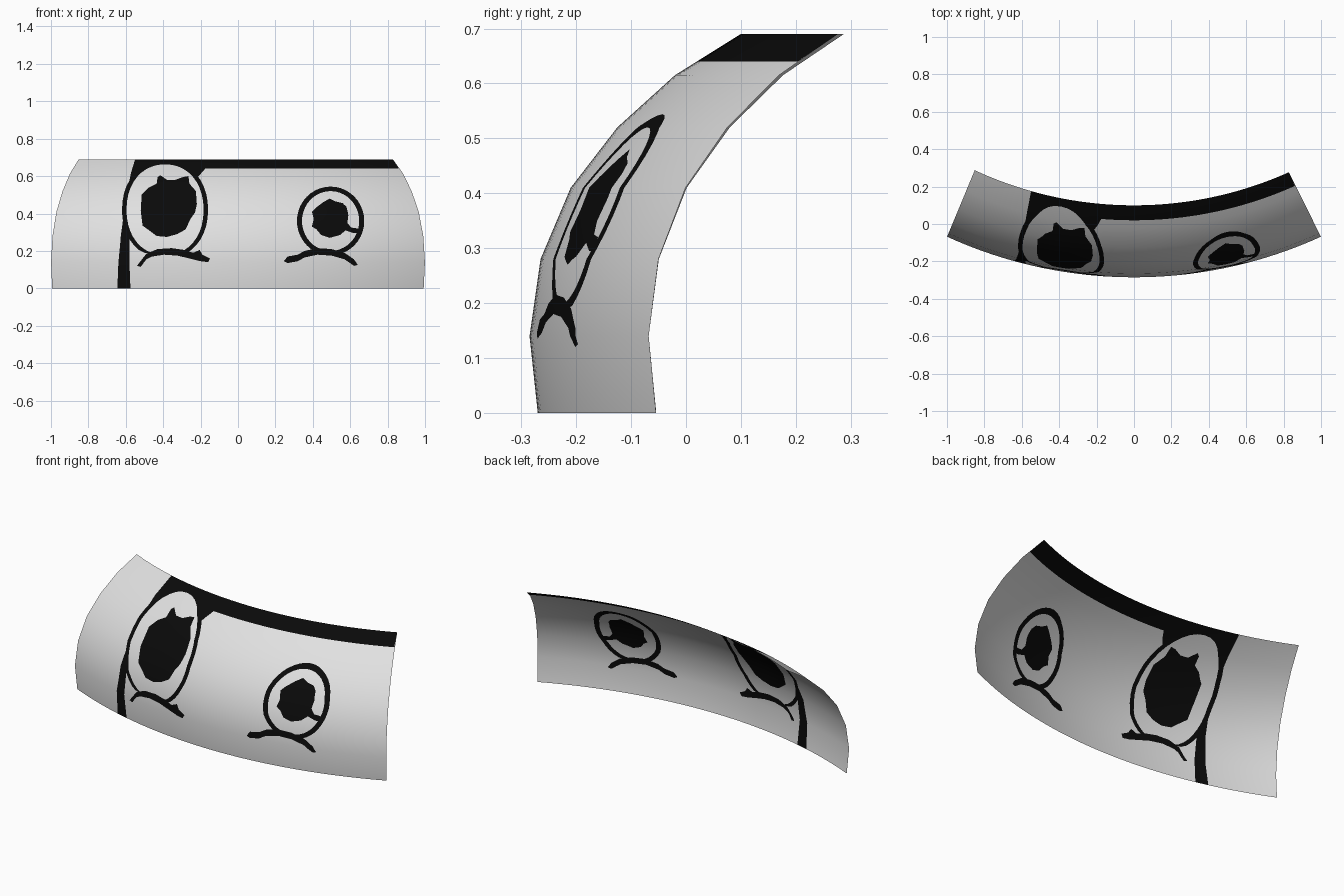
import bpy, math
from mathutils import Vector
from mathutils.geometry import delaunay_2d_cdt

if "Cube" in bpy.data.objects:
    bpy.data.objects.remove(bpy.data.objects["Cube"])

RADIUS, AXIS_Y, HALF = 2.41, 2.125, math.radians(24.5)
TILT = math.radians(1.9)
COLUMNS = 48
# Side profile: height and inward lean
PROFILE = [(0, .015), (.14, 0), (.28, .02), (.41, .075),
           (.52, .16), (.615, .265), (.69, .385)]
SLOPES = []
for i in range(len(PROFILE)):
    a, b = PROFILE[max(i - 1, 0)], PROFILE[min(i + 1, len(PROFILE) - 1)]
    SLOPES.append((b[1] - a[1]) / (b[0] - a[0]))


def profile_at(z):
    """Lean and smooth slope at a height."""
    for i in range(len(PROFILE) - 1):
        (z0, d0), (z1, d1) = PROFILE[i], PROFILE[i + 1]
        if z <= z1 or i == len(PROFILE) - 2:
            k = (z - z0) / (z1 - z0)
            return d0 + k * (d1 - d0), SLOPES[i] + k * (SLOPES[i + 1] - SLOPES[i])


def surface(t, z):
    """Point on the bent panel, t runs -1..1 across it."""
    a, d = HALF * t, profile_at(z)[0]
    return Vector((RADIUS * math.sin(a) - d * math.sin(a + TILT),
                   AXIS_Y - RADIUS * math.cos(a) + d * math.cos(a + TILT), z))


def normal(t, z):
    a = HALF * t
    return Vector((math.sin(a), -math.cos(a), profile_at(z)[1])).normalized()


def to_panel(x, z):
    """Front position in hundredths -> panel coordinates."""
    x, z = x / 100, min(max(z / 100, 0), .69)
    lo, hi = -1.0, 1.0
    for _ in range(40):
        mid = (lo + hi) / 2
        if surface(mid, z).x < x:
            lo = mid
        else:
            hi = mid
    t = (lo + hi) / 2
    return Vector((round(t, 5), z))


def oval(cx, cz, rx, rz, floor, power=2.0, n=40):
    """Rounded outline, cut flat at the floor height."""
    pts = []
    for i in range(n):
        c, s = math.cos(math.tau * i / n), math.sin(math.tau * i / n)
        pts.append((cx + rx * math.copysign(abs(c) ** (2 / power), c),
                    max(cz + rz * math.copysign(abs(s) ** (2 / power), s), floor + .01 * i / n)))
    return pts


def inside(p, poly):
    hit = False
    for a, b in zip(poly, poly[1:] + poly[:1]):
        if (a.y > p.y) != (b.y > p.y):
            if p.x < a.x + (p.y - a.y) * (b.x - a.x) / (b.y - a.y):
                hit = not hit
    return hit


# Painted outlines, in hundredths of a unit
band = [(-64.5, 0), (-63, 23.5), (-59.5, 47.5), (-55, 69), (83, 69), (86, 64),
        (-17.5, 64), (-21, 60), (-40, 47), (-57.5, 34), (-57.5, 0)]
left_lid = [(-54, 12), (-49, 18.5), (-43, 21), (-35.5, 21.5), (-28.5, 20.5), (-24, 19),
            (-20.5, 20.5), (-19, 18), (-15, 16), (-16, 14), (-20, 14.5), (-26, 16),
            (-32.5, 17.5), (-39.5, 18), (-46, 17), (-49, 15.5), (-52, 11.5)]
right_lid = [(24.5, 14.5), (26.5, 17), (32, 18), (35.5, 20), (42.5, 21.5), (50, 21),
             (57, 19), (62, 15.5), (64, 12.5), (62, 12), (57, 15.5), (50, 17.5),
             (42.5, 18), (35.5, 16.5), (32, 14.5), (26.5, 13.5)]
left_pupil = [(-43, 59.5), (-41.5, 60.5), (-38, 58), (-33.5, 58), (-29.5, 59.5), (-26.5, 60),
              (-26, 56), (-22.5, 52), (-22, 45), (-23, 40.5), (-25.5, 37), (-28, 31.5),
              (-32.5, 29), (-38, 27.5), (-43.5, 28), (-47.5, 31), (-51, 33.5),
              (-52, 41.5), (-51.5, 50), (-47.5, 54), (-43.5, 56)]
right_pupil = [(39.5, 41), (41.5, 43), (45.5, 46), (49, 48), (52, 46.5), (56, 45.5),
               (58, 43.5), (59, 39), (58.5, 35), (60.5, 32.5), (64, 32), (65, 29.5),
               (62, 29.5), (57.5, 31), (54.5, 28.5), (49, 27), (44.5, 28.5),
               (42, 31.5), (39.5, 33), (40.5, 37)]

# Layers from bottom to top: (outline, material index)
layers = [(band, 1),
          (oval(-39, 42, 23, 26.2, 19, 2.15), 1), (oval(-39, 42, 20.6, 24.3, 19, 2.15), 0),
          (oval(49.5, 36, 18, 18.4, 19), 1), (oval(49.5, 36, 15.3, 16, 19), 0),
          (left_lid, 1), (right_lid, 1), (left_pupil, 1), (right_pupil, 1)]
layers = [([to_panel(*p) for p in pts], m) for pts, m in layers]

# Panel grid plus outlines, cut together into one sheet
verts, edges = [], []
rows, cols = len(PROFILE), COLUMNS + 1
for r, (z, _) in enumerate(PROFILE):
    for c in range(cols):
        i = len(verts)
        verts.append(Vector((-1 + 2 * c / COLUMNS, z)))
        if c:
            edges.append((i - 1, i))
        if r:
            edges.append((i - cols, i))
for poly, _ in layers:
    s, n = len(verts), len(poly)
    verts += poly
    edges += [(s + i, s + (i + 1) % n) for i in range(n)]
flat, _, faces, *_ = delaunay_2d_cdt(verts, edges, [], 0, 1e-5)

mesh = bpy.data.meshes.new("curved_panel")
mesh.from_pydata([surface(v.x, v.y) for v in flat], [], [list(f) for f in faces])
for name, value in (("light_grey", .75), ("black", .003)):
    mat = bpy.data.materials.new(name)
    mat.diffuse_color = (value, value, value, 1)
    mat.use_nodes = True
    mat.node_tree.nodes["Principled BSDF"].inputs["Base Color"].default_value = mat.diffuse_color
    mesh.materials.append(mat)

# Colour each face by the topmost outline that holds it
for face, ids in zip(mesh.polygons, faces):
    centre = sum((flat[i] for i in ids), Vector((0, 0))) / len(ids)
    for poly, m in layers:
        if inside(centre, poly):
            face.material_index = m
    face.use_smooth = True
mesh.normals_split_custom_set_from_vertices([normal(v.x, v.y) for v in flat])

panel = bpy.data.objects.new("curved_panel", mesh)
bpy.context.collection.objects.link(panel)
